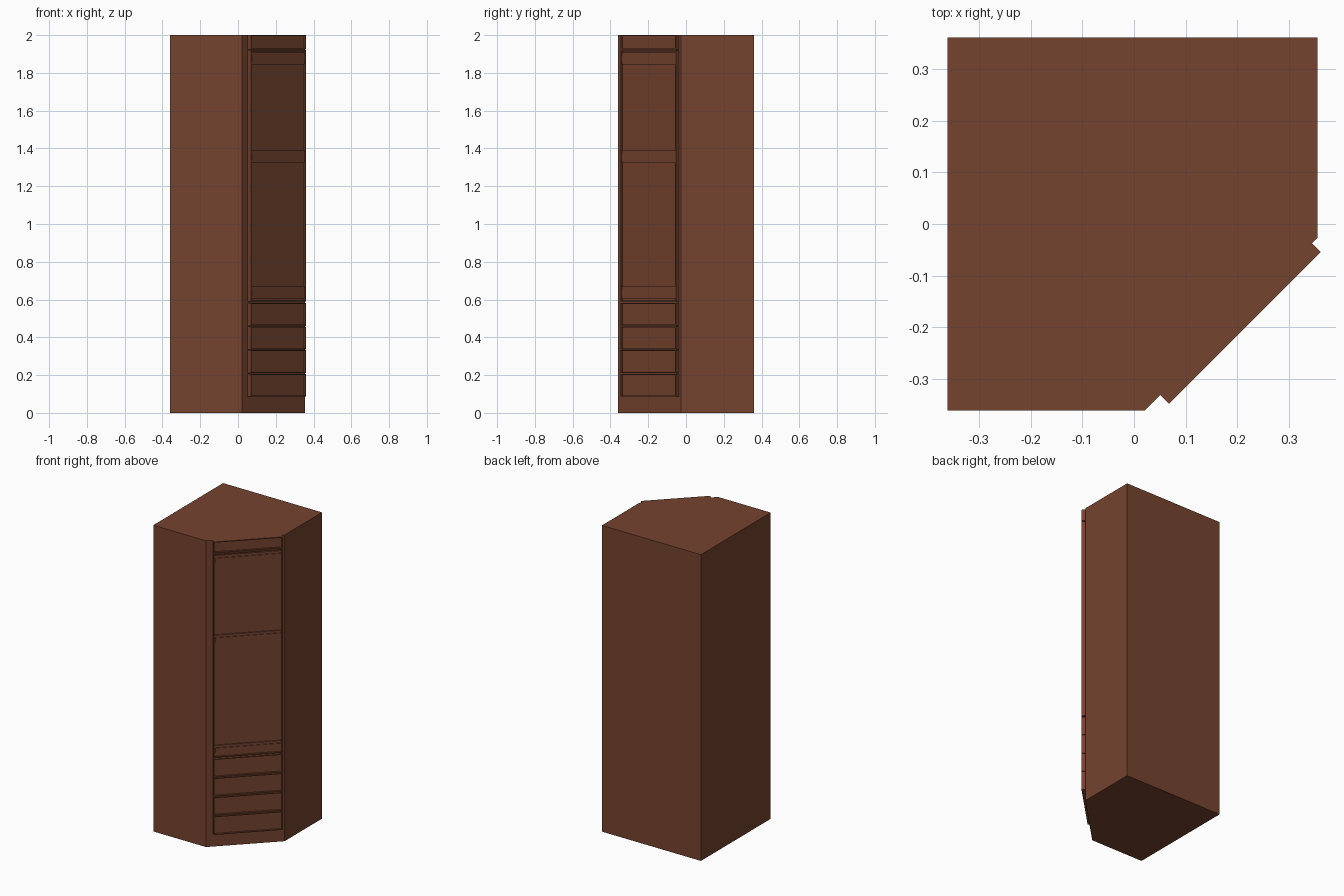
import bpy, bmesh, math
from mathutils import Matrix, Vector

if "Cube" in bpy.data.objects:
    bpy.data.objects.remove(bpy.data.objects["Cube"])

wood = bpy.data.materials.new("reddish_brown_wood")
wood.diffuse_color = (0.178, 0.056, 0.028, 1)
wood.use_nodes = True
wood.node_tree.nodes["Principled BSDF"].inputs["Base Color"].default_value = wood.diffuse_color

# Frame of the diagonal front: u along the face, v outward, z up
S = math.sqrt(0.5)
DIAGONAL = Matrix(((S, S, 0, 0.021), (S, -S, 0, -0.36), (0, 0, 1, 0), (0, 0, 0, 1)))
U0, U1 = 0.042, 0.457      # sides of the fronts
THICK, BORDER, RECESS = 0.024, 0.008, 0.010


def finish(name, bm):
    bmesh.ops.recalc_face_normals(bm, faces=bm.faces)
    mesh = bpy.data.meshes.new(name)
    bm.to_mesh(mesh)
    bm.free()
    mesh.materials.append(wood)
    obj = bpy.data.objects.new(name, mesh)
    bpy.context.collection.objects.link(obj)
    return obj


def block(u0, u1, v0, v1, z0, z1):
    bm = bmesh.new()
    bmesh.ops.create_cube(bm, size=1)
    for v in bm.verts:
        v.co = Vector(((u0 + u1) / 2 + v.co.x * (u1 - u0),
                       (v0 + v1) / 2 + v.co.y * (v1 - v0),
                       (z0 + z1) / 2 + v.co.z * (z1 - z0)))
    return bm


def framed_front(name, z0, z1):
    # Slab with a thin raised border around a recessed panel
    bm = block(U0, U1, 0, THICK, z0, z1)
    face = max(bm.faces, key=lambda f: f.calc_center_median().y)
    bmesh.ops.inset_region(bm, faces=[face], thickness=BORDER)
    panel = bmesh.ops.extrude_discrete_faces(bm, faces=[face])["faces"][0]
    for v in panel.verts:
        v.co.y -= RECESS
    bm.transform(DIAGONAL)
    finish(name, bm)


def strip(name, z0, z1, front):
    bm = block(U0 + BORDER, U1 - BORDER, THICK - RECESS - 0.002, front, z0, z1)
    bm.transform(DIAGONAL)
    finish(name, bm)


# Five-sided corner cabinet body
bm = bmesh.new()
outline = [(-0.36, -0.36), (0.021, -0.36), (0.355, -0.026), (0.355, 0.36), (-0.36, 0.36)]
base = bm.faces.new([bm.verts.new((x, y, 0)) for x, y in outline])
top = bmesh.ops.extrude_face_region(bm, geom=[base])["geom"]
for v in top:
    if isinstance(v, bmesh.types.BMVert):
        v.co.z = 2
finish("cabinet_body", bm)

# Four drawers, the tall door and the top fascia
for i in range(4):
    framed_front(f"drawer_front_{i + 1}", 0.086 + 0.125 * i, 0.207 + 0.125 * i)
framed_front("door", 0.590, 1.920)
framed_front("top_fascia", 1.925, 2.0)

# Stepped mouldings across the door
for place, z in (("lower", 0.605), ("middle", 1.325), ("upper", 1.845)):
    strip(f"{place}_moulding_bottom", z, z + 0.016, THICK - 0.004)
    strip(f"{place}_moulding_centre", z + 0.016, z + 0.048, THICK)
    strip(f"{place}_moulding_top", z + 0.048, z + 0.064, THICK - 0.004)
